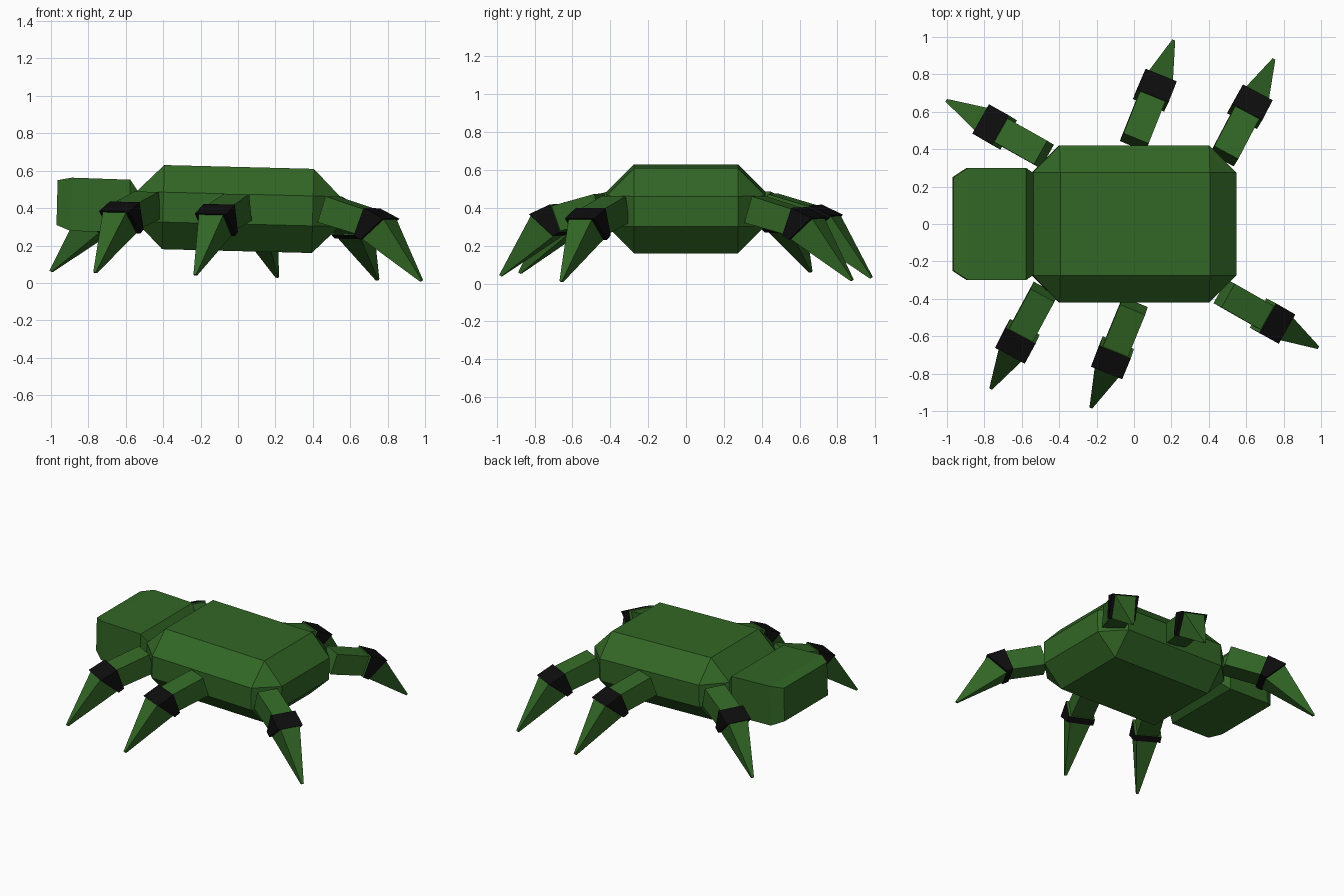
import bpy, bmesh, math
from mathutils import Matrix, Vector

if "Cube" in bpy.data.objects:
    bpy.data.objects.remove(bpy.data.objects["Cube"])


def material(name, rgb):
    m = bpy.data.materials.new(name)
    m.diffuse_color = (*rgb, 1)
    m.use_nodes = True
    m.node_tree.nodes["Principled BSDF"].inputs["Base Color"].default_value = m.diffuse_color
    return m


GREEN = material("leaf green", (0.032, 0.135, 0.019))
BLACK = material("joint black", (0.004, 0.004, 0.004))

# Whole creature is pitched slightly, front end up
CENTRE = Vector((0, 0, 0.395))
TILT = (Matrix.Translation(CENTRE) @ Matrix.Rotation(0.0255, 4, 'Y')
        @ Matrix.Translation(-CENTRE))


def finish(name, bm, mats, matrix=Matrix()):
    bmesh.ops.recalc_face_normals(bm, faces=bm.faces)
    mesh = bpy.data.meshes.new(name)
    bm.to_mesh(mesh)
    bm.free()
    for m in mats:
        mesh.materials.append(m)
    mesh.transform(TILT @ matrix)
    ob = bpy.data.objects.new(name, mesh)
    bpy.context.collection.objects.link(ob)
    return ob


def loft(rings):
    """Skin a list of equal-sized point rings and cap both ends."""
    bm = bmesh.new()
    rows = [[bm.verts.new(p) for p in ring] for ring in rings]
    for a, b in zip(rows, rows[1:]):
        for i in range(len(a)):
            j = (i + 1) % len(a)
            bm.faces.new((a[i], a[j], b[j], b[i]))
    bm.faces.new(rows[0])
    bm.faces.new(rows[-1])
    return bm


def slab(profile, widths):
    """Extrude a side profile of (s, z) points across the leg's width."""
    return loft([[(s, k * w / 2, z) for (s, z), w in zip(profile, widths)]
                 for k in (-1, 1)])


# Body: box with broad single chamfers
bm = bmesh.new()
bmesh.ops.create_cube(bm, size=1)
bmesh.ops.scale(bm, vec=(1.09, 0.84, 0.45), verts=bm.verts)
bmesh.ops.translate(bm, vec=CENTRE, verts=bm.verts)
bmesh.ops.bevel(bm, geom=bm.edges[:], offset=0.145, segments=1,
                affect='EDGES', profile=0.5)
finish("body", bm, [GREEN])

# Head: block with both ends drawn in; (x, half width, bottom, top)
sections = [(-0.968, 0.25, 0.285, 0.525), (-0.892, 0.30, 0.255, 0.54),
            (-0.58, 0.30, 0.255, 0.537), (-0.51, 0.25, 0.31, 0.44)]
finish("head", loft([[(x, -w, b), (x, w, b), (x, w, t), (x, -w, t)]
                     for x, w, b, t in sections]), [GREEN])

# Legs: upper segment, wedge knee and tapering shin
THIGH = [(0.025, 0.475), (0.285, 0.405), (0.25, 0.27), (-0.02, 0.335)]
KNEE = [(0.27, 0.418), (0.39, 0.365), (0.255, 0.25), (0.215, 0.272)]


def leg(label, x, y, degrees):
    place = Matrix.Translation((x, y, 0)) @ Matrix.Rotation(math.radians(degrees), 4, 'Z')
    finish(label + "_thigh", slab(THIGH, [0.145] * 4), [GREEN], place)

    bm = slab(KNEE, [0.18] * 4)
    bmesh.ops.recalc_face_normals(bm, faces=bm.faces)
    for f in bm.faces:          # face towards the thigh is green
        f.material_index = int(f.normal.x > -0.8)
    finish(label + "_knee", bm, [GREEN, BLACK], place)

    base = [(0.385, -0.07, 0.36), (0.385, 0.07, 0.36),
            (0.25, 0.07, 0.255), (0.25, -0.07, 0.255)]
    tip = [(0.592, -0.008, 0.04), (0.592, 0.008, 0.04),
           (0.58, 0.008, 0.033), (0.58, -0.008, 0.033)]
    finish(label + "_shin", loft([base, tip]), [GREEN], place)


for side, turn in (("front", 180), ("back", 0)):
    k = -1 if turn else 1
    leg(side + "_right_leg" if k > 0 else side + "_left_leg", 0.48 * k, 0.36 * k, 62 + turn)
    leg(side + "_middle_leg", 0.0, 0.435 * k, 68 + turn)
    leg(side + "_left_leg" if k > 0 else side + "_right_leg", -0.48 * k, 0.37 * k, 150.5 + turn)
